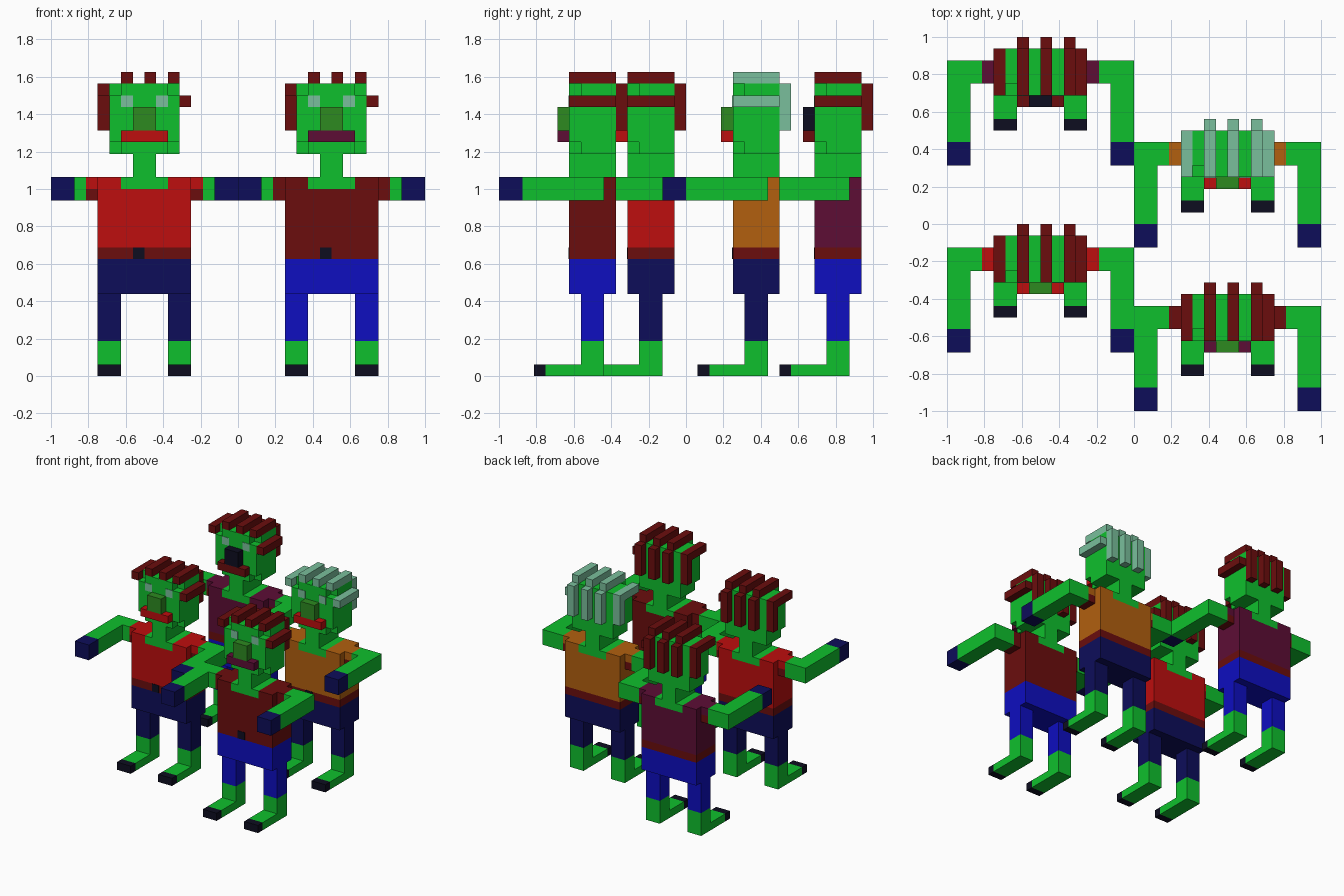
import bpy, bmesh

default = bpy.data.objects.get("Cube")
if default:
    bpy.data.objects.remove(default, do_unlink=True)

U = 1 / 16  # one block


def material(name, hex_colour):
    def lin(c):
        c /= 255
        return c / 12.92 if c <= 0.04045 else ((c + 0.055) / 1.055) ** 2.4
    rgba = tuple(lin((hex_colour >> s) & 255) for s in (16, 8, 0)) + (1.0,)
    m = bpy.data.materials.new(name)
    m.use_nodes = True
    m.diffuse_color = rgba
    m.node_tree.nodes["Principled BSDF"].inputs["Base Color"].default_value = rgba
    return m


MATS = {n: material(n, h) for n, h in (
    ("skin_green", 0x0FC02D), ("maroon", 0x6B0D0D), ("bright_red", 0xBD0E0E),
    ("orange", 0xB2600F), ("plum", 0x5D0D35), ("navy", 0x0D0D5A),
    ("blue", 0x0E0EC0), ("near_black", 0x0D0D20), ("pale_mint", 0x7ABF9C),
    ("olive_green", 0x2D8A20))}


class Figure:
    """One blocky figure; coordinates are blocks measured from its body front."""

    def __init__(self, name, x, y):
        self.name, self.x, self.y = name, x, y

    def prism(self, part, colour, axis, outline, lo, hi, side=1):
        """Extrude an outline along an axis; side -1 mirrors it across x."""
        bm = bmesh.new()
        rings = []
        for depth in (lo, hi):
            ring = []
            for p in outline:
                c = list(p)
                c.insert(axis, depth)
                ring.append(bm.verts.new(((self.x + side * c[0]) * U,
                                          (self.y + c[1]) * U, c[2] * U)))
            rings.append(ring)
            bm.faces.new(ring)
        n = len(outline)
        for i in range(n):
            j = (i + 1) % n
            bm.faces.new((rings[0][i], rings[0][j], rings[1][j], rings[1][i]))
        bmesh.ops.recalc_face_normals(bm, faces=bm.faces)
        mesh = bpy.data.meshes.new(part)
        bm.to_mesh(mesh)
        bm.free()
        mesh.materials.append(MATS[colour])
        ob = bpy.data.objects.new(f"{self.name}_{part}", mesh)
        bpy.context.collection.objects.link(ob)

    def box(self, part, colour, x, y, z, side=1):
        self.prism(part, colour, 2, [(x[0], y[0]), (x[1], y[0]),
                                     (x[1], y[1]), (x[0], y[1])], *z, side)


def build(name, x, y, shirt, pants, hair, mouth, nose):
    f = Figure(name, x, y)
    skin = "skin_green"

    # Torso with collar opening, hem, buckle and hips
    f.prism("shirt", shirt, 1, [(-4, 11), (4, 11), (4, 17), (2, 17),
                                (2, 16), (-2, 16), (-2, 17), (-4, 17)], 0, 4)
    f.box("shirt_hem", "maroon", (-4, 4), (0, 4), (10, 11))
    f.box("buckle", "near_black", (-1, 0), (-0.06, 0), (10, 11))
    f.box("hips", pants, (-4, 4), (0, 4), (7, 10))

    # Neck and collar skin
    f.prism("neck", skin, 1, [(-2, 16), (2, 16), (2, 17), (1, 17),
                              (1, 19), (-1, 19), (-1, 17), (-2, 17)], 0, 4)

    # Head: full block behind, corner-cut face slab in front
    f.box("head", skin, (-3, 3), (1, 4), (19, 25))
    f.prism("face", skin, 1, [(-2, 19), (2, 19), (2, 20), (3, 20), (3, 24), (2, 24),
                              (2, 25), (-2, 25), (-2, 24), (-3, 24), (-3, 20), (-2, 20)], 0, 1)
    f.box("nose", nose, (-1, 1), (-1, 0), (21, 23))
    f.box("mouth", mouth, (-2, 2), (-1, 0), (20, 21))

    # Hair: three strands over the top and down the back, plus side locks
    for i, sx in enumerate((-2, 0, 2), 1):
        f.box(f"top_strand_{i}", hair, (sx, sx + 1), (0, 4), (25, 26))
        f.box(f"back_strand_{i}", hair, (sx, sx + 1), (4, 5), (21, 25))
    f.prism("right_lock", hair, 0, [(0, 24), (3, 24), (3, 21),
                                    (4, 21), (4, 25), (0, 25)], -4, -3)
    f.box("left_lock", hair, (3, 4), (0, 4), (23, 24))

    # Mirrored parts
    for label, s in (("left", 1), ("right", -1)):
        f.box(f"{label}_eye", "pale_mint", (1, 2), (-0.06, 0), (23, 24), s)
        f.box(f"{label}_sleeve", shirt, (4, 5), (1, 3), (16, 17), s)
        f.box(f"{label}_cuff", "maroon", (4, 5), (1, 3), (15, 16), s)
        f.prism(f"{label}_arm", skin, 2, [(5, 1), (6, 1), (6, -4), (8, -4),
                                          (8, 3), (5, 3)], 15, 17, s)
        f.box(f"{label}_hand", "navy", (6, 8), (-6, -4), (15, 17), s)
        f.box(f"{label}_trouser_leg", pants, (2, 4), (1, 3), (3, 7), s)
        f.prism(f"{label}_foot", skin, 0, [(-2, 0), (3, 0), (3, 3), (1, 3),
                                           (1, 1), (-2, 1)], 2, 4, s)
        f.box(f"{label}_toes", "near_black", (2, 4), (-3, -2), (0, 1), s)


# Four figures in a staggered group
build("maroon_figure", 8, -10, "maroon", "blue", "maroon", "plum", "olive_green")
build("red_figure", -8, -5, "bright_red", "navy", "maroon", "bright_red", "olive_green")
build("orange_figure", 8, 4, "orange", "navy", "pale_mint", "bright_red", "olive_green")
build("plum_figure", -8, 11, "plum", "blue", "maroon", "maroon", "near_black")
